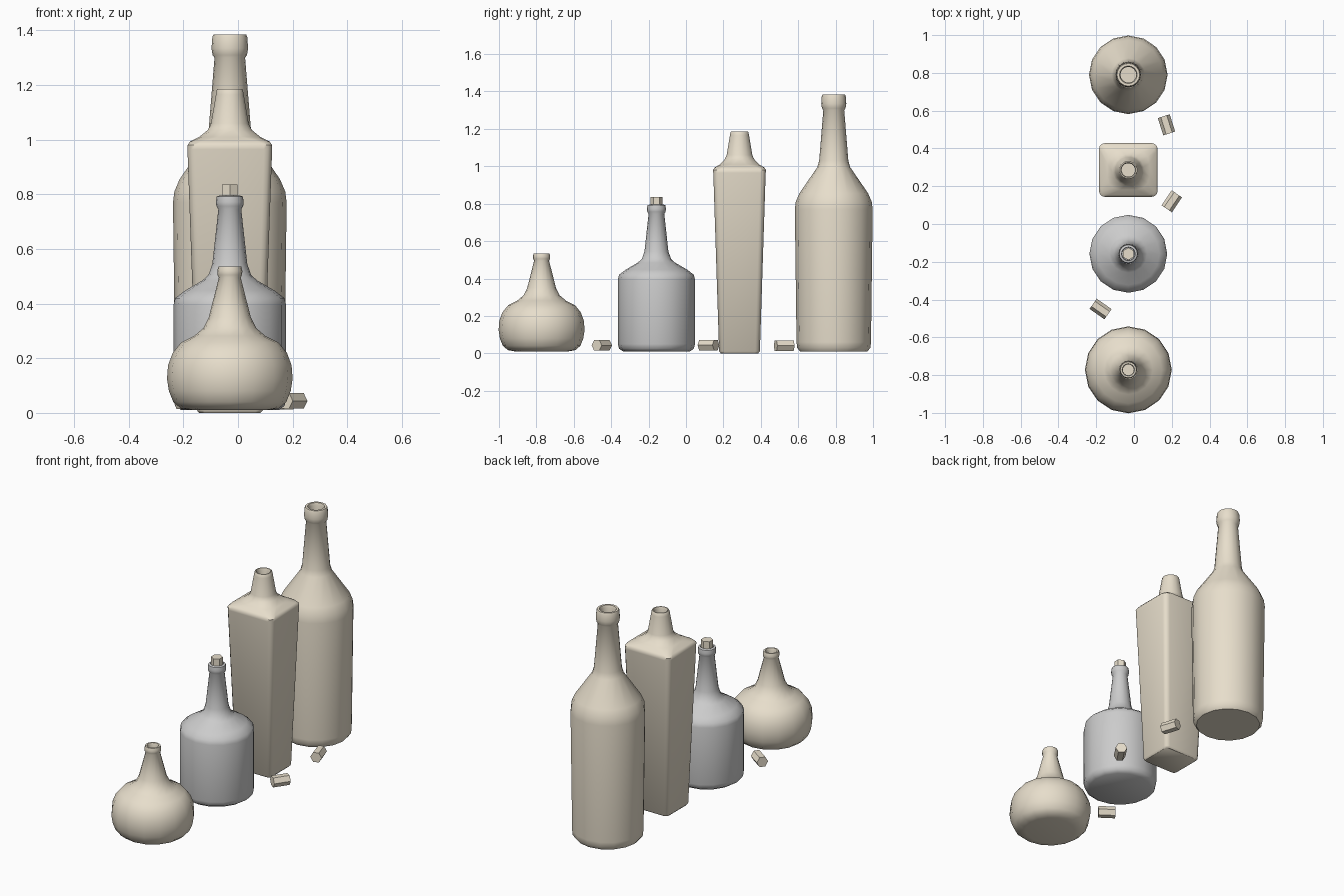
import bpy, bmesh
from math import cos, sin, pi, radians

if "Cube" in bpy.data.objects:
    bpy.data.objects.remove(bpy.data.objects["Cube"])

SIDES = 16


def material(name, colour):
    m = bpy.data.materials.new(name)
    m.diffuse_color = colour
    m.use_nodes = True
    m.node_tree.nodes["Principled BSDF"].inputs["Base Color"].default_value = m.diffuse_color
    return m


clay = material("beige_clay", (0.80, 0.73, 0.60, 1))


def finish(bm, name, loc, mat, angle=45, rot_z=0.0):
    bmesh.ops.recalc_face_normals(bm, faces=bm.faces)
    me = bpy.data.meshes.new(name)
    bm.to_mesh(me)
    bm.free()
    ob = bpy.data.objects.new(name, me)
    bpy.context.collection.objects.link(ob)
    ob.location = loc
    ob.rotation_euler.z = rot_z
    if mat:
        me.materials.append(mat)
    bpy.ops.object.select_all(action='DESELECT')
    ob.select_set(True)
    bpy.context.view_layer.objects.active = ob
    bpy.ops.object.shade_smooth_by_angle(angle=radians(angle))
    return ob


def circle(r, z, shift=0.0):
    return [(r * cos(2 * pi * (i + shift) / SIDES),
             r * sin(2 * pi * (i + shift) / SIDES), z) for i in range(SIDES)]


def rounded_rect(hx, hy, c, z):
    pts = []
    for q, (sx, sy) in enumerate(((1, 1), (-1, 1), (-1, -1), (1, -1))):
        for k in range(4):
            a = q * pi / 2 + k * pi / 6
            pts.append((sx * (hx - c) + c * cos(a), sy * (hy - c) + c * sin(a), z))
    return pts


def skin(rings):
    """Bridge rings in order and cap both ends."""
    bm = bmesh.new()
    loops = [[bm.verts.new(p) for p in ring] for ring in rings]
    for a, b in zip(loops, loops[1:]):
        for i in range(SIDES):
            j = (i + 1) % SIDES
            bm.faces.new((a[i], a[j], b[j], b[i]))
    bm.faces.new(loops[0])
    bm.faces.new(loops[-1])
    return bm


def round_bottle(name, y, profile, mat):
    finish(skin([circle(r, z) for r, z in profile]), name, (-0.03, y, 0), mat)


def cork(name, loc, angle=None):
    """Hexagonal cork, standing, or lying along the given heading."""
    bm = bmesh.new()
    bmesh.ops.create_cone(bm, cap_ends=True, segments=6, radius1=0.033,
                          radius2=0.033, depth=0.096)
    if angle is not None:
        for v in bm.verts:
            x, y, z = v.co
            v.co = (z, x, y)
        # rest on a flat side
        low = [v for v in bm.verts if v.co.z < min(w.co.z for w in bm.verts) + 1e-4]
        if len(low) == 2:
            for v in bm.verts:
                c, s = cos(pi / 6), sin(pi / 6)
                y, z = v.co.y, v.co.z
                v.co.y, v.co.z = c * y - s * z, s * y + c * z
    finish(bm, name, loc, clay, 30, radians(angle or 0))


# tall wine bottle, profile runs up the outside then into the mouth
round_bottle("tall_bottle", 0.79, [
    (0.180, 0.01), (0.196, 0.03), (0.199, 0.06), (0.208, 0.77), (0.203, 0.81),
    (0.184, 0.855), (0.088, 0.995), (0.078, 1.03), (0.056, 1.30), (0.063, 1.31),
    (0.067, 1.335), (0.064, 1.375), (0.060, 1.385), (0.047, 1.385),
    (0.042, 1.37), (0.042, 1.28)], clay)

# grey squat bottle with straight sides
round_bottle("grey_bottle", -0.158, [
    (0.178, 0.01), (0.200, 0.025), (0.206, 0.05), (0.206, 0.395), (0.200, 0.42),
    (0.165, 0.447), (0.100, 0.485), (0.078, 0.505), (0.064, 0.545),
    (0.042, 0.745), (0.049, 0.757), (0.051, 0.772), (0.048, 0.792),
    (0.036, 0.796), (0.034, 0.76)], None)

# low onion-shaped bottle
round_bottle("onion_bottle", -0.772, [
    (0.140, 0.01), (0.180, 0.017), (0.207, 0.04), (0.223, 0.08), (0.230, 0.125),
    (0.226, 0.175), (0.209, 0.22), (0.178, 0.258), (0.130, 0.282), (0.097, 0.31),
    (0.077, 0.35), (0.040, 0.495), (0.045, 0.505), (0.046, 0.52), (0.042, 0.535),
    (0.033, 0.535), (0.029, 0.525), (0.029, 0.47)], clay)

# square tapered bottle with a round neck
rings = [rounded_rect(0.112, 0.100, 0.02, 0.0), rounded_rect(0.121, 0.109, 0.025, 0.01),
         rounded_rect(0.155, 0.140, 0.03, 0.965), rounded_rect(0.155, 0.142, 0.03, 0.98),
         rounded_rect(0.146, 0.133, 0.04, 0.993), rounded_rect(0.112, 0.105, 0.07, 1.010)]
rings += [circle(r, z, 0.5) for r, z in (
    (0.083, 1.035), (0.074, 1.05), (0.070, 1.06), (0.052, 1.165), (0.049, 1.182),
    (0.046, 1.186), (0.040, 1.186), (0.036, 1.175), (0.036, 1.08))]
finish(skin(rings), "square_bottle", (-0.03, 0.286, 0), clay)

# corks: one in the grey bottle, three lying loose
cork("cork_stopper", (-0.03, -0.158, 0.788))
cork("loose_cork_back", (0.172, 0.525, 0.041), -72.5)
cork("loose_cork_middle", (0.20, 0.12, 0.044), 56)
cork("loose_cork_front", (-0.177, -0.45, 0.043), -35)
